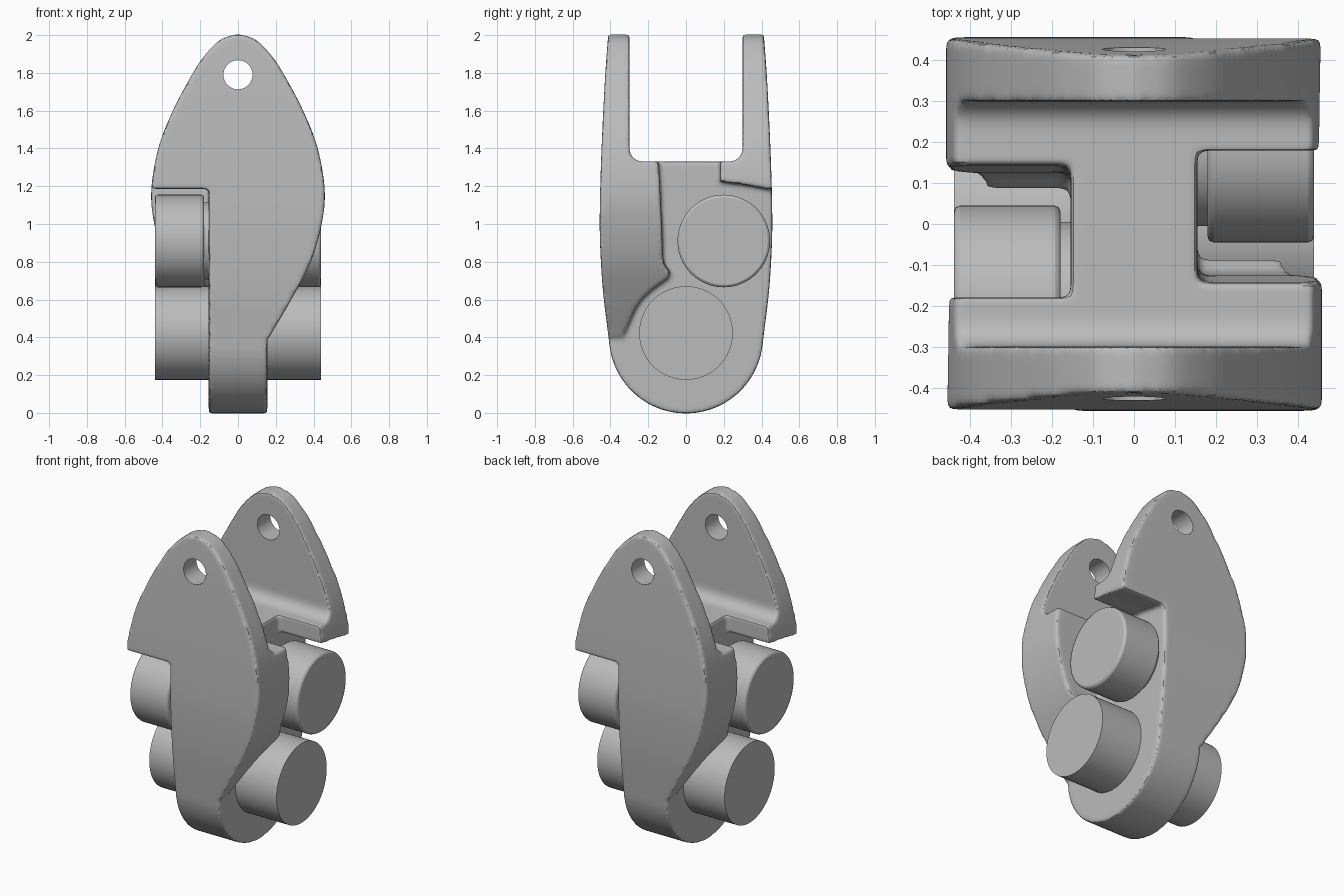
import bpy
import bmesh
from math import cos, sin, pi
from mathutils import Vector

if "Cube" in bpy.data.objects:
    bpy.data.objects.remove(bpy.data.objects["Cube"])

grey = bpy.data.materials.new("plain grey")
grey.use_nodes = True
grey.diffuse_color = (0.5, 0.5, 0.5, 1)
grey.node_tree.nodes["Principled BSDF"].inputs["Base Color"].default_value = (0.5, 0.5, 0.5, 1)


def spline(points, steps=6):
    """Smooth curve through the given 2D points."""
    p = [Vector(q) for q in points]
    p = [2 * p[0] - p[1]] + p + [2 * p[-1] - p[-2]]
    out = []
    for a, b, c, d in zip(p, p[1:], p[2:], p[3:]):
        for i in range(steps):
            t = i / steps
            out.append(b + (c - a) * t / 2 + (a * 2 - b * 5 + c * 4 - d) * t**2 / 2
                       + (b * 3 - a - c * 3 + d) * t**3 / 2)
    return [tuple(q) for q in out] + [points[-1]]


def arc(cx, cz, r, start, end, steps):
    angles = [start + (end - start) * i / steps for i in range(steps + 1)]
    return [(cx + r * cos(a), cz + r * sin(a)) for a in angles]


def mirrored(points):
    return [(-u, v) for u, v in reversed(points)]


def prism(name, points, axis, low, high):
    """Extrude a profile along x or y."""
    def place(u, v, w):
        return (w, u, v) if axis == "x" else (u, w, v)
    bm = bmesh.new()
    rings = [[bm.verts.new(place(u, v, w)) for u, v in points] for w in (low, high)]
    bm.faces.new(rings[0])
    bm.faces.new(rings[1][::-1])
    n = len(points)
    for i in range(n):
        j = (i + 1) % n
        bm.faces.new((rings[0][i], rings[1][i], rings[1][j], rings[0][j]))
    bmesh.ops.recalc_face_normals(bm, faces=bm.faces)
    mesh = bpy.data.meshes.new(name)
    bm.to_mesh(mesh)
    bm.free()
    mesh.materials.append(grey)
    obj = bpy.data.objects.new(name, mesh)
    bpy.context.collection.objects.link(obj)
    return obj


def smooth(obj):
    bpy.ops.object.select_all(action="DESELECT")
    obj.select_set(True)
    bpy.context.view_layer.objects.active = obj
    bpy.ops.object.shade_smooth_by_angle(angle=0.6)


def roller(name, x0, x1, y, z, r, chamfer=0):
    obj = prism(name, arc(y, z, r, 0, 2 * pi, 64)[:-1], "x", x0, x1)
    if chamfer:
        mod = obj.modifiers.new("chamfer", "BEVEL")
        mod.width = chamfer
        mod.segments = 2
        mod.limit_method = "ANGLE"
        mod.angle_limit = 1
    smooth(obj)


# Side profile: two upright arms joined by a solid block with a round foot
outer = spline([(-.412, 2.004), (-.43, 1.75), (-.447, 1.4), (-.456, 1.1),
                (-.455, .9), (-.44, .65), (-.41, .4)])
foot = arc(0, .405, .408, pi + .1, 2 * pi - .1, 32)
slot = [(.3, 2.004)] + arc(.23, 1.4, .07, 0, -pi / 2, 8)
body = prism("clevis_body", outer + foot + mirrored(outer) + slot + mirrored(slot),
             "x", -.6, .6)

# Front outline: pointed leaf with a narrow keel
leaf = spline([(.165, .4), (.282, .6), (.385, .8), (.443, 1), (.459, 1.18), (.422, 1.4),
               (.345, 1.6), (.238, 1.8), (.17, 1.9), (.09, 1.977), (0, 2.006)])
leaf_cutter = prism("leaf_cutter", [(.165, -.1)] + leaf + mirrored(leaf)[1:] + [(-.165, -.1)],
                    "y", -.7, .7)

# Pocket beside the central web that houses the rollers, one on each side
lobe_edge = spline([(-.335, .4), (-.3, .48), (-.25, .58), (-.17, .66), (-.1, .71),
                    (-.088, .75), (-.12, .81), (-.128, 1), (-.145, 1.34)])
pocket = lobe_edge + [(-.145, 1.5), (.18, 1.5), (.18, 1.225), (.3, 1.21), (.6, 1.155),
                      (.6, -.2), (-.6, -.2), (-.6, .4)]
left_pocket = prism("left_pocket_cutter", pocket, "x", .155, .8)
right_pocket = prism("right_pocket_cutter", mirrored(pocket), "x", -.8, -.155)
pin_hole = prism("pin_hole_cutter", arc(0, 1.79, .077, 0, 2 * pi, 48)[:-1], "y", -.8, .8)
cutters = [leaf_cutter, left_pocket, right_pocket, pin_hole]


def cut(obj, cutter, operation):
    cutter.hide_render = True
    mod = obj.modifiers.new(cutter.name, "BOOLEAN")
    mod.solver = "EXACT"
    mod.operation = operation
    mod.object = cutter


# Cut the casting, round every edge, then drill the crisp pin holes
cut(body, leaf_cutter, "INTERSECT")
cut(body, left_pocket, "DIFFERENCE")
cut(body, right_pocket, "DIFFERENCE")
remesh = body.modifiers.new("even mesh", "REMESH")
remesh.mode = "VOXEL"
remesh.voxel_size = .01
rounding = body.modifiers.new("rounded edges", "SMOOTH")
rounding.factor = .5
rounding.iterations = 10
cut(body, pin_hole, "DIFFERENCE")
finished = bpy.data.meshes.new_from_object(
    body.evaluated_get(bpy.context.evaluated_depsgraph_get()))
body.modifiers.clear()
body.data = finished
finished.materials.clear()
finished.materials.append(grey)
for face in finished.polygons:
    face.material_index = 0
for cutter in cutters:
    bpy.data.objects.remove(cutter)
smooth(body)

# Lower through axle and the two offset upper rollers with their hubs
roller("lower_axle", -.44, .44, 0, .423, .248)
for side, s in (("left", 1), ("right", -1)):
    roller(side + "_upper_roller", s * .18, s * .44, s * .2, .91, .245, .014)
    roller(side + "_roller_hub", s * .1, s * .2, s * .2, .91, .205)
